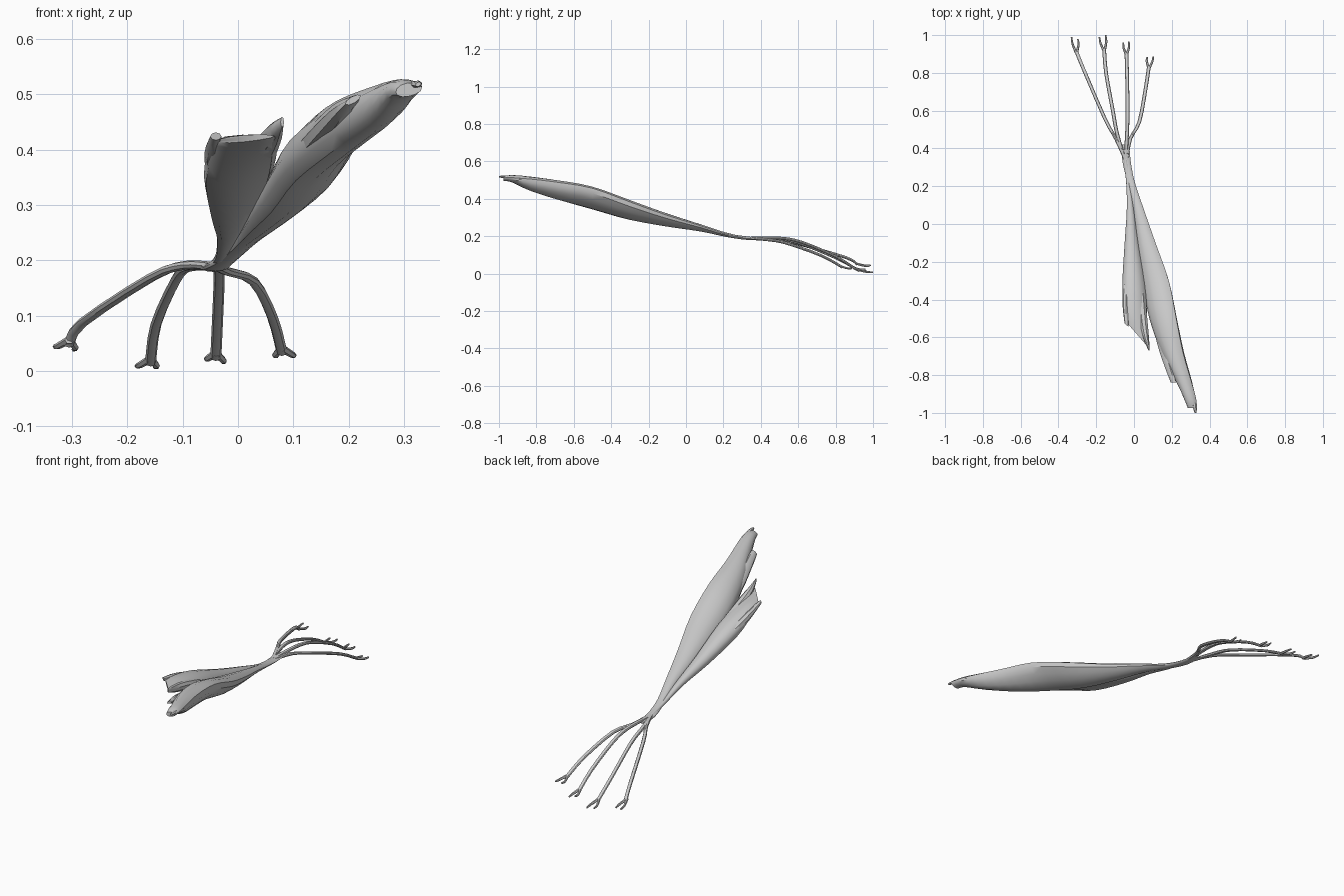
import bpy, bmesh
from math import sin, cos, pi, radians


def spline(rows, steps):
    """Catmull-Rom interpolation through rows of numbers."""
    out = []
    for i in range(len(rows) - 1):
        p0, p1 = rows[max(i - 1, 0)], rows[i]
        p2, p3 = rows[i + 1], rows[min(i + 2, len(rows) - 1)]
        for s in range(steps):
            t = s / steps
            out.append([0.5 * (2 * b + (c - a) * t + (2 * a - 5 * b + 4 * c - d) * t * t
                               + (3 * b - a - 3 * c + d) * t ** 3)
                        for a, b, c, d in zip(p0, p1, p2, p3)])
    return out + [list(rows[-1])]


def loft(name, rows, sides=12, steps=3, ridge=0.0):
    """Skin ellipses: x, y, z, half width, half thickness, tilt, y-shear."""
    bm = bmesh.new()
    rings = []
    for x, y, z, a, b, tilt, shear in spline(rows, steps):
        c, s = cos(radians(tilt)), sin(radians(tilt))
        ring = []
        for k in range(sides):
            th = 2 * pi * k / sides
            r = 1 + ridge * cos(3 * th + 0.6)
            u, v = a * cos(th) * r, b * sin(th) * r
            dx = u * c - v * s
            ring.append(bm.verts.new((x + dx, y + shear * dx, z + u * s + v * c)))
        rings.append(ring)
    for r0, r1 in zip(rings, rings[1:]):
        for k in range(sides):
            j = (k + 1) % sides
            bm.faces.new((r0[k], r0[j], r1[j], r1[k]))
    bm.faces.new(rings[0][::-1])
    bm.faces.new(rings[-1])
    bmesh.ops.recalc_face_normals(bm, faces=bm.faces)
    me = bpy.data.meshes.new(name)
    bm.to_mesh(me)
    bm.free()
    ob = bpy.data.objects.new(name, me)
    bpy.context.collection.objects.link(ob)
    bpy.ops.object.select_all(action='DESELECT')
    ob.select_set(True)
    bpy.context.view_layer.objects.active = ob
    bpy.ops.object.shade_smooth_by_angle(angle=radians(40))
    return ob


# Long muscle belly, narrowing into the shared tendon
loft("main_belly", [
    (.308, -.975, .508, .024, .012, 10, 0),
    (.297, -.93, .508, .032, .019, 10, 0),
    (.262, -.83, .482, .045, .036, 30, 0),
    (.203, -.68, .448, .066, .046, 35, 0),
    (.152, -.50, .406, .084, .046, 35, 0),
    (.112, -.30, .342, .080, .042, 30, 0),
    (.063, -.10, .288, .054, .030, 25, 0),
    (.022, .08, .245, .030, .017, 20, 0),
    (-.016, .22, .207, .020, .011, 10, 0),
    (-.040, .33, .188, .022, .008, 0, 0),
    (-.046, .42, .186, .020, .006, 0, 0)], ridge=.05)

# Ragged attachment point at the top of the belly
loft("upper_attachment", [
    (.326, -1.0, .518, .006, .004, 30, 0),
    (.320, -.96, .517, .012, .008, 0, 0),
    (.300, -.88, .503, .018, .014, 0, 0)], sides=6)

# Thin tongue of muscle beside the main belly
loft("side_tongue", [
    (.208, -.84, .490, .016, .006, 30, 0),
    (.185, -.76, .468, .024, .018, 40, 0),
    (.145, -.62, .425, .030, .022, 45, 0),
    (.110, -.45, .382, .030, .022, 45, 0),
    (.085, -.25, .335, .020, .012, 35, 0)], sides=8)

# Shorter belly, cut off on a slant
loft("short_belly", [
    (.012, -.58, .420, .052, .006, 5, -1.15),
    (.006, -.48, .398, .062, .025, 0, -.6),
    (-.004, -.32, .352, .060, .038, 0, -.1),
    (-.014, -.10, .287, .037, .027, 0, 0),
    (-.020, .08, .243, .019, .015, 0, 0),
    (-.030, .22, .206, .012, .009, 0, 0),
    (-.048, .36, .188, .010, .007, 0, 0)], ridge=.05)
loft("short_belly_tip", [
    (.080, -.67, .450, .003, .009, 0, 0),
    (.064, -.60, .428, .016, .018, 20, 0),
    (.046, -.48, .396, .024, .022, 20, 0),
    (.030, -.30, .348, .018, .020, 0, 0)], sides=8)
loft("short_belly_corner", [
    (-.040, -.535, .424, .010, .007, 0, -.8),
    (-.043, -.42, .392, .018, .020, 0, 0),
    (-.035, -.28, .345, .020, .024, 0, 0)], sides=8)

# Four finger tendons, each ending in two prongs: path points, then prong ends
tendons = {
    "first_tendon": ([(-.045, .34, .189), (-.095, .45, .191), (-.155, .56, .170),
                      (-.280, .85, .088), (-.305, .915, .050)],
                     [(-.331, .99, .044), (-.297, .98, .039)]),
    "second_tendon": ([(-.048, .34, .189), (-.090, .48, .187), (-.112, .60, .165),
                       (-.148, .80, .085), (-.158, .925, .016)],
                      [(-.183, .99, .009), (-.150, 1.0, .007)]),
    "third_tendon": ([(-.045, .34, .189), (-.036, .50, .190), (-.034, .62, .168),
                      (-.037, .80, .092), (-.040, .905, .026)],
                     [(-.056, .96, .023), (-.027, .965, .016)]),
    "fourth_tendon": ([(-.040, .34, .189), (-.020, .45, .180), (.028, .54, .162),
                       (.062, .72, .098), (.079, .835, .035)],
                      [(.070, .885, .027), (.102, .888, .028)]),
}
for name, (path, prongs) in tendons.items():
    loft(name, [(*p, .010, .008, 0, 0) for p in path], sides=8)
    end = path[-1]
    for i, tip in enumerate(prongs):
        # Each prong bows outward before reaching its tip
        side = -1 if i == 0 else 1
        mid = ((end[0] + tip[0]) / 2 + side * .007, (end[1] + tip[1]) / 2,
               (end[2] + tip[2]) / 2 - .002)
        back = (end[0], end[1] - .012, end[2] + .006)
        loft(f"{name}_prong_{i + 1}", [(*back, .008, .007, 0, 0),
                                       (*mid, .006, .006, 0, 0),
                                       (*tip, .004, .004, 0, 0)], sides=6)
